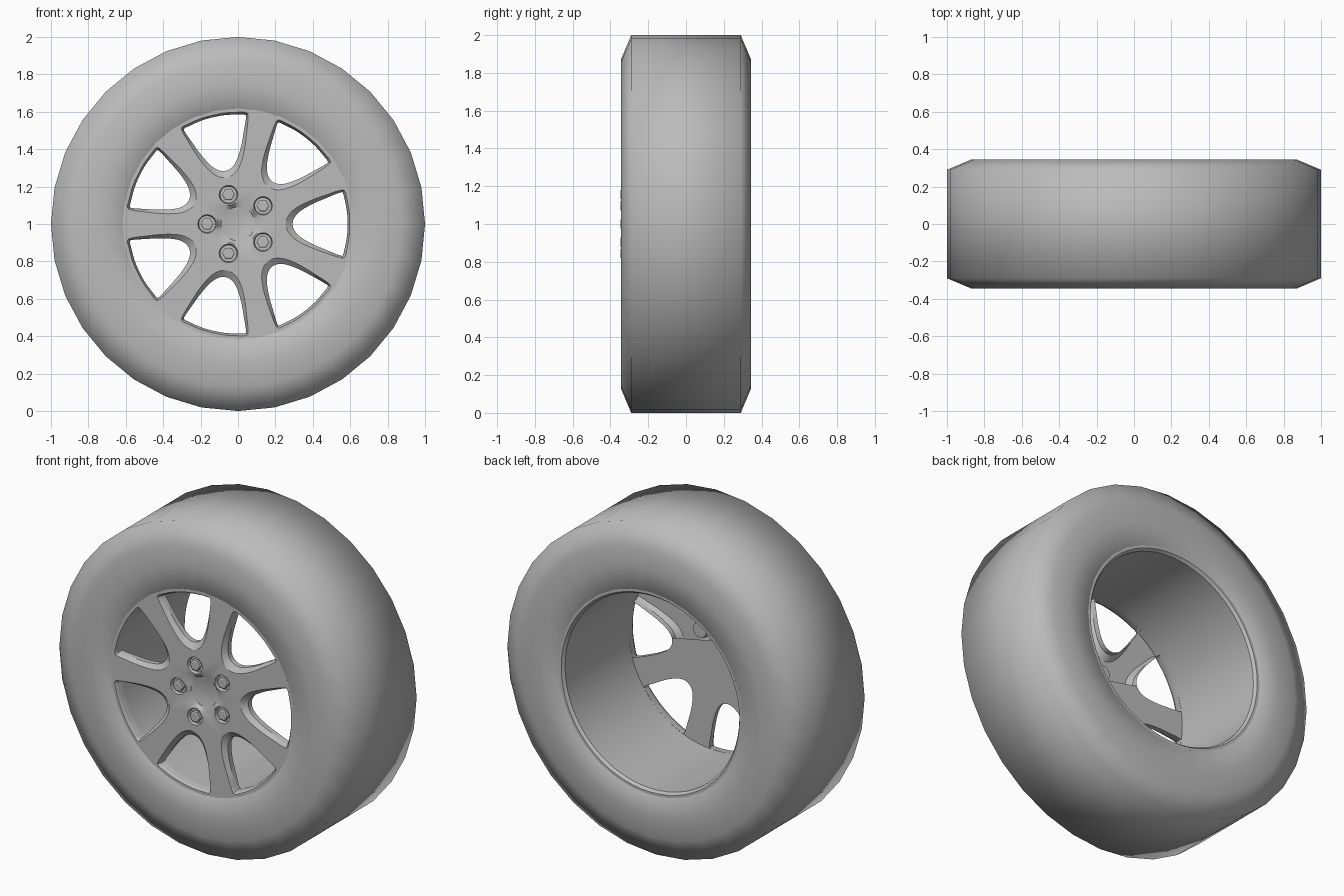
import bpy, bmesh, math
from math import cos, sin, pi, radians
from mathutils import Vector

if "Cube" in bpy.data.objects:
    bpy.data.objects.remove(bpy.data.objects["Cube"])

grey = bpy.data.materials.new("plain_grey")
grey.use_nodes = True
grey.diffuse_color = (0.5, 0.5, 0.5, 1)
grey.node_tree.nodes["Principled BSDF"].inputs["Base Color"].default_value = grey.diffuse_color

FACE, PLATE = -0.342, -0.285   # front of the spokes, back of the spokes
SPOKES, BOLTS = 7, 5


def finish(bm, name, angle):
    bmesh.ops.recalc_face_normals(bm, faces=bm.faces)
    mesh = bpy.data.meshes.new(name)
    bm.to_mesh(mesh)
    bm.free()
    obj = bpy.data.objects.new(name, mesh)
    bpy.context.collection.objects.link(obj)
    obj.location.z = 1
    mesh.materials.append(grey)
    bpy.ops.object.select_all(action='DESELECT')
    obj.select_set(True)
    bpy.context.view_layer.objects.active = obj
    bpy.ops.object.shade_smooth_by_angle(angle=radians(angle))
    return obj


def ring(bm, points, y):
    """Closed loop of vertices and edges from (x, z) points at depth y."""
    verts = [bm.verts.new((x, y, z)) for x, z in points]
    for a, b in zip(verts, verts[1:] + verts[:1]):
        bm.edges.new((a, b))
    return verts


def bridge(bm, a, b):
    for i in range(len(a)):
        j = (i + 1) % len(a)
        bm.faces.new((a[i], a[j], b[j], b[i]))


def circle(radius, count, centre=(0, 0), wave=0):
    out = []
    for i in range(count):
        t = 2 * pi * i / count
        r = radius + wave * cos(BOLTS * t)
        out.append((centre[0] + r * cos(t), centre[1] + r * sin(t)))
    return out


def lathe(name, profile, count, angle, closed):
    bm = bmesh.new()
    loops = [ring(bm, circle(r, count), y) for y, r in profile]
    for a, b in zip(loops, loops[1:]):
        bridge(bm, a, b)
    if closed:
        bridge(bm, loops[-1], loops[0])
    return finish(bm, name, angle)


def smooth_loop(points, steps=3):
    """Catmull-Rom curve through a closed outline."""
    p = [Vector(q) for q in points]
    out = []
    for i in range(len(p)):
        a, b, c, d = (p[(i + k) % len(p)] for k in (-1, 0, 1, 2))
        for s in range(steps):
            t = s / steps
            out.append(0.5 * (2 * b + (c - a) * t + (2 * a - 5 * b + 4 * c - d) * t * t
                              + (3 * b - a - 3 * c + d) * t ** 3))
    return out


def opening(half, index):
    """Mirror half a window outline and turn it to its place."""
    outline = smooth_loop(half + [(u, -v) for u, v in half[-2:0:-1]])
    t = 2 * pi * index / SPOKES
    return [(u * cos(t) - v * sin(t), u * sin(t) + v * cos(t)) for u, v in outline]


# window outlines: outer edge of the bevel and the through hole
window_front = [(.255, 0), (.27, .045), (.31, .085), (.38, .122), (.46, .152),
                (.55, .181), (.572, .174), (.58, .145), (.594, .07), (.597, 0)]
window_hole = [(.292, 0), (.302, .035), (.335, .07), (.4, .108), (.47, .138),
               (.548, .169), (.562, .163), (.568, .14), (.582, .07), (.586, 0)]

# tyre
lathe("tyre", [(.32, .6), (.345, .62), (.345, .75), (.345, .87), (.29, 1),
               (-.29, 1), (-.345, .87), (-.345, .75), (-.345, .62), (-.32, .6)], 32, 70, True)

# rim barrel with rear lip
lathe("rim_barrel", [(-.325, .587), (.325, .587), (.342, .6), (.342, .617), (.3, .617)], 64, 30, False)

# spoked face
bm = bmesh.new()
outer = ring(bm, circle(.617, 64), FACE)
fronts = [ring(bm, opening(window_front, i), FACE) for i in range(SPOKES)]
recess = ring(bm, circle(.125, 40, wave=.018), FACE)
spots = []
for i in range(BOLTS):
    t = pi + 2 * pi * i / BOLTS
    spots.append((.165 * cos(t), .165 * sin(t)))
wells = [ring(bm, circle(.05, 20, s), FACE) for s in spots]
bmesh.ops.triangle_fill(bm, edges=bm.edges[:], use_beauty=True)
bridge(bm, outer, ring(bm, circle(.617, 64), -.3))
for i, front in enumerate(fronts):
    hole = opening(window_hole, i)
    bevel = ring(bm, hole, FACE + .025)
    bridge(bm, front, bevel)
    bridge(bm, bevel, ring(bm, hole, PLATE))
for well, spot in zip(wells, spots):
    floor = ring(bm, circle(.045, 20, spot), FACE + .02)
    bridge(bm, well, floor)
    bm.faces.new(floor)
dish = ring(bm, circle(.09, 40), FACE + .02)
bridge(bm, recess, dish)
bm.faces.new(dish)
finish(bm, "spoked_face", 30)

# backing plate, open above a slanted line
bm = bmesh.new()
ring(bm, circle(.587, 64), PLATE)
for i in range(SPOKES):
    ring(bm, opening(window_hole, i), PLATE)
bmesh.ops.triangle_fill(bm, edges=bm.edges[:], use_beauty=True)
bmesh.ops.bisect_plane(bm, geom=bm.verts[:] + bm.edges[:] + bm.faces[:],
                       plane_co=(0, 0, .08), plane_no=(.2, 0, 1), clear_outer=True)
finish(bm, "backing_plate", 30)

# wheel bolts
for i, spot in enumerate(spots):
    bm = bmesh.new()
    base = ring(bm, circle(.034, 6, spot), FACE + .02)
    top = ring(bm, circle(.034, 6, spot), FACE)
    cap = ring(bm, circle(.027, 6, spot), FACE - .004)
    bridge(bm, base, top)
    bridge(bm, top, cap)
    bm.faces.new(cap)
    finish(bm, f"wheel_bolt_{i + 1}", 30)
